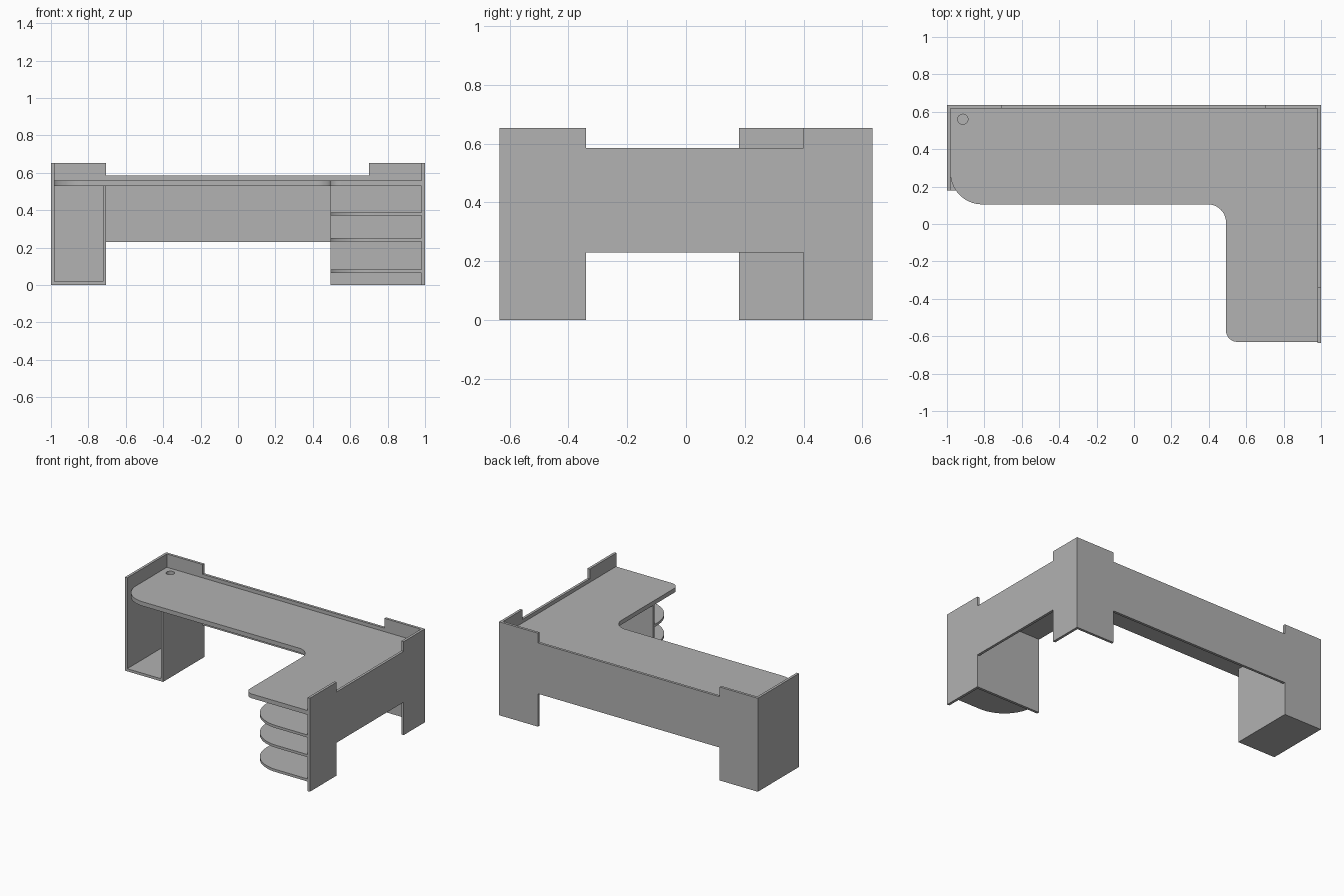
import bpy, bmesh
from math import cos, sin, pi, radians
from mathutils import Vector

if "Cube" in bpy.data.objects:
    bpy.data.objects.remove(bpy.data.objects["Cube"])

grey = bpy.data.materials.new("grey laminate")
grey.use_nodes = True
colour = (0.445, 0.445, 0.445, 1)
grey.diffuse_color = colour
grey.node_tree.nodes["Principled BSDF"].inputs["Base Color"].default_value = colour

# Overall sizes
T = 0.018                # panel thickness
BACK = 0.635             # half depth
HIGH, RAIL_TOP, RAIL_LOW = 0.653, 0.585, 0.23
TOP_LOW, TOP_HIGH = 0.53, 0.56
INNER = 1 - T


def rounded(corners, steps=16):
    """Outline from (x, y, radius) right-angled corners."""
    out = []
    for i, (x, y, r) in enumerate(corners):
        p = Vector((x, y))
        if r == 0:
            out.append(p)
            continue
        before = (Vector(corners[i - 1][:2]) - p).normalized()
        after = (Vector(corners[(i + 1) % len(corners)][:2]) - p).normalized()
        centre = p + (before + after) * r
        for k in range(steps + 1):
            t = pi / 2 * k / steps
            out.append(centre - r * (after * cos(t) + before * sin(t)))
    return out


def board(name, outline, axis, low, high):
    """Extrude a flat outline along one axis."""
    place = {"x": lambda a, b, d: (d, a, b),
             "y": lambda a, b, d: (a, d, b),
             "z": lambda a, b, d: (a, b, d)}[axis]
    bm = bmesh.new()
    face = bm.faces.new([bm.verts.new(place(a, b, low)) for a, b in outline])
    moved = bmesh.ops.extrude_face_region(bm, geom=[face])["geom"]
    bmesh.ops.translate(bm, vec=place(0, 0, high - low),
                        verts=[v for v in moved if isinstance(v, bmesh.types.BMVert)])
    bmesh.ops.recalc_face_normals(bm, faces=bm.faces)
    mesh = bpy.data.meshes.new(name)
    bm.to_mesh(mesh)
    bm.free()
    mesh.materials.append(grey)
    obj = bpy.data.objects.new(name, mesh)
    bpy.context.collection.objects.link(obj)
    return obj


def smooth(obj):
    bpy.ops.object.select_all(action="DESELECT")
    obj.select_set(True)
    bpy.context.view_layer.objects.active = obj
    bpy.ops.object.shade_smooth_by_angle(angle=radians(30))


def rectangle(a0, a1, b0, b1):
    return [(a0, b0), (a1, b0), (a1, b1), (a0, b1)]


def stepped(a0, a1, n0, n1):
    """Tall ends joined by a lower raised rail."""
    return [(a0, 0), (n0, 0), (n0, RAIL_LOW), (n1, RAIL_LOW), (n1, 0), (a1, 0),
            (a1, HIGH), (n1, HIGH), (n1, RAIL_TOP), (n0, RAIL_TOP), (n0, HIGH), (a0, HIGH)]


# Outer panels
board("back_panel", stepped(-INNER, INNER, -0.705, 0.7), "y", BACK - T, BACK)
board("left_end_panel", stepped(-BACK, BACK, -0.34, 0.4), "x", INNER, 1)
board("right_end_panel", rectangle(0.18, BACK, 0, HIGH), "x", -1, -INNER)

# Open cabinet under the right end
board("cabinet_side", rectangle(0.18, BACK - T, 0, TOP_LOW), "x", -0.721, -0.705)
board("cabinet_floor", rectangle(-INNER, -0.721, 0.18, BACK - T), "z", 0, 0.018)

# L-shaped top with a cable hole
desk = board("desk_top", rounded([
    (-INNER, BACK - T, 0), (-INNER, 0.105, 0.17), (0.492, 0.105, 0.097),
    (0.492, -0.63, 0.06), (INNER, -0.63, 0), (INNER, BACK - T, 0)]),
    "z", TOP_LOW, TOP_HIGH)
hole_outline = [(-0.915 + 0.027 * cos(k * pi / 16), 0.56 + 0.027 * sin(k * pi / 16))
                for k in range(32)]
cutter = board("hole_cutter", hole_outline, "z", 0.5, 0.6)
cutter.hide_render = True
cut = desk.modifiers.new("cable hole", "BOOLEAN")
cut.operation, cut.solver, cut.object = "DIFFERENCE", "EXACT", cutter
bpy.context.view_layer.objects.active = desk
bpy.ops.object.modifier_apply(modifier=cut.name)
bpy.data.objects.remove(cutter)
smooth(desk)

# Shelf unit under the left front
board("shelf_back", rectangle(0.495, INNER, 0, TOP_LOW), "y", -0.358, -0.34)
for number, z in enumerate((0.064, 0.234, 0.371), 1):
    shelf = board(f"shelf_{number}", rounded([
        (0.495, -0.358, 0), (0.495, -0.63, 0.24),
        (INNER, -0.63, 0), (INNER, -0.358, 0)]), "z", z, z + 0.018)
    smooth(shelf)
